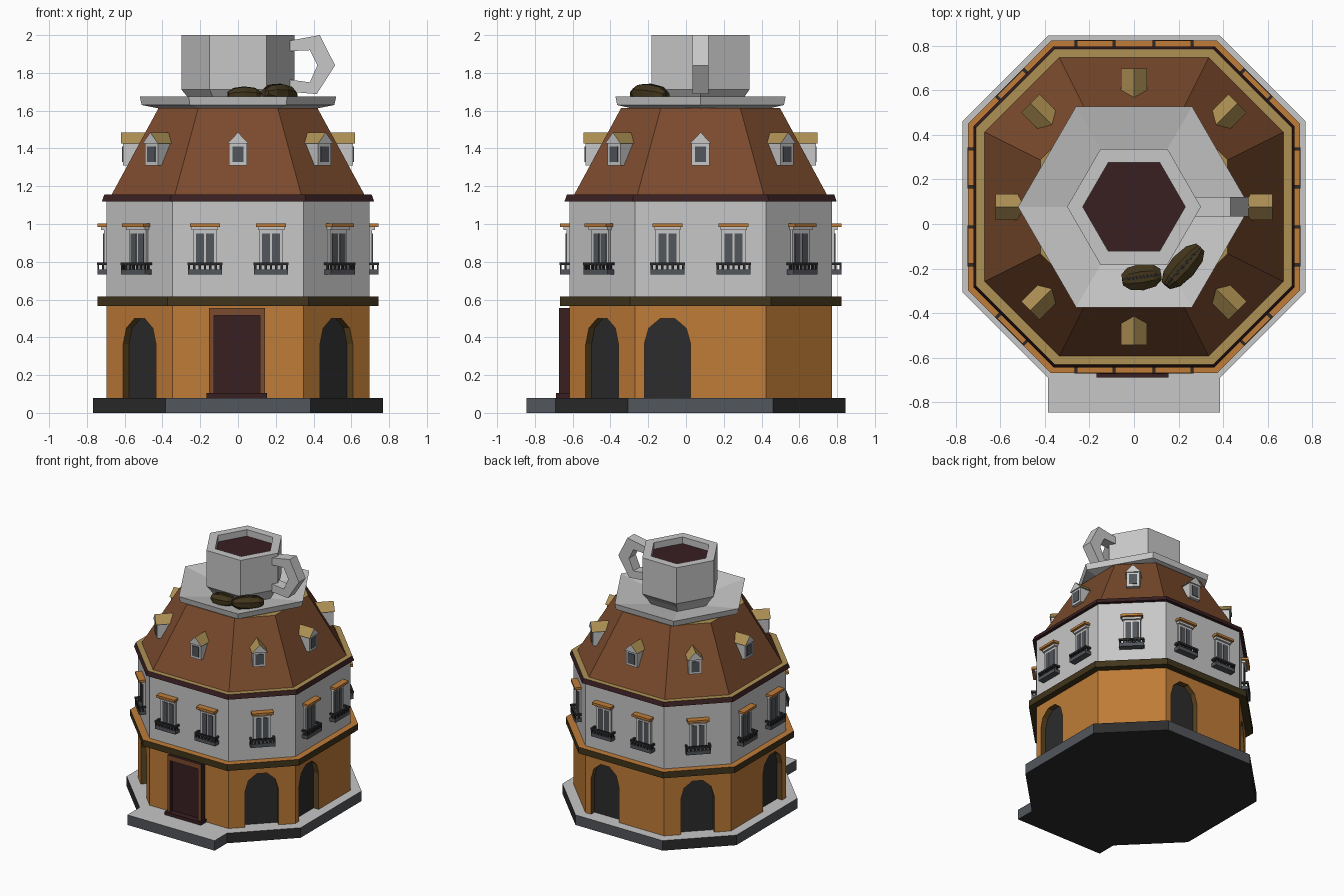
import bpy, bmesh, math
from mathutils import Matrix, Vector

if "Cube" in bpy.data.objects:
    bpy.data.objects.remove(bpy.data.objects["Cube"])

CY = 0.077          # centre of the tower in y
DIAG = 1.5 / math.sqrt(2)   # diagonal wall distance / straight wall distance

COLOURS = {
    "white": (0.57, 0.57, 0.57), "orange": (0.52, 0.20, 0.039),
    "roof_brown": (0.195, 0.069, 0.026), "maroon": (0.040, 0.0135, 0.0150),
    "slate": (0.084, 0.092, 0.105), "charcoal": (0.025, 0.025, 0.026),
    "olive_brown": (0.053, 0.035, 0.011), "tan": (0.42, 0.28, 0.087),
    "dark_trim": (0.11, 0.060, 0.015),
}
MATS = {}
for n, c in COLOURS.items():
    MATS[n] = bpy.data.materials.new(n)
    MATS[n].diffuse_color = (*c, 1)


class Part:
    """Collects solids, each with a colour name or a colour rule, into one object."""
    def __init__(self, name):
        self.name, self.bm, self.slots = name, bmesh.new(), []

    def paint(self, faces, colour):
        bmesh.ops.recalc_face_normals(self.bm, faces=faces)
        for f in faces:
            f.normal_update()
            c = colour(f.normal) if callable(colour) else colour
            if c not in self.slots:
                self.slots.append(c)
            f.material_index = self.slots.index(c)

    def loft(self, rings, colour, M=Matrix()):
        rows = [[self.bm.verts.new(M @ Vector(p)) for p in r] for r in rings]
        faces = [self.bm.faces.new(rows[0]), self.bm.faces.new(rows[-1])]
        n = len(rows[0])
        for a, b in zip(rows, rows[1:]):
            for i in range(n):
                j = (i + 1) % n
                faces.append(self.bm.faces.new((a[i], a[j], b[j], b[i])))
        self.paint(faces, colour)

    def prism(self, profile, y0, y1, colour, M=Matrix()):
        self.loft([[(x, y, z) for x, z in profile] for y in (y0, y1)], colour, M)

    def box(self, x0, x1, y0, y1, z0, z1, colour, M=Matrix()):
        self.prism([(x0, z0), (x1, z0), (x1, z1), (x0, z1)], y0, y1, colour, M)

    def finish(self):
        me = bpy.data.meshes.new(self.name)
        self.bm.to_mesh(me)
        self.bm.free()
        for s in self.slots:
            me.materials.append(MATS[s])
        ob = bpy.data.objects.new(self.name, me)
        bpy.context.collection.objects.link(ob)
        return ob


def octa(a, z):
    h = a / 2
    return [(x, y + CY, z) for x, y in ((h, -a), (a, -h), (a, h), (h, a),
                                        (-h, a), (-a, h), (-a, -h), (-h, -a))]


def hexa(r, z):
    return [(r * math.cos(i * math.pi / 3), CY + r * math.sin(i * math.pi / 3), z)
            for i in range(6)]


def side(k):
    """Frame of wall k (0 front, counter-clockwise); outward is local -y."""
    return Matrix.Translation((0, CY, 0)) @ Matrix.Rotation(k * math.pi / 4, 4, 'Z')


def dist(k, a):
    return a * DIAG if k % 2 else a


def top(up, rest):
    return lambda n: up if n.z > 0.9 else rest


# Pavement base with front step; corner sides and underside are darker
def pavement(n):
    if n.z > 0.9:
        return "white"
    return "slate" if max(abs(n.x), abs(n.y)) > 0.9 else "charcoal"


p = Part("base")
p.loft([octa(0.768, 0), octa(0.768, 0.08)], pavement)
p.box(-0.385, 0.385, -0.845, -0.68, 0, 0.08, pavement)
p.finish()

# Ground floor with arched recesses
A = 0.695
wall = Part("ground_floor_wall")
wall.loft([octa(A, 0.04), octa(A, 0.58)], "orange")
wall = wall.finish()
arch = [(-0.1225, 0.07), (0.1225, 0.07)] + [
    (0.1225 * math.cos(i * math.pi / 5), 0.365 + 0.142 * math.sin(i * math.pi / 5))
    for i in range(6)]
cutter, panes = Part("arch_cutter"), Part("arch_windows")
for k, off in ((1, 0), (7, 0), (5, 0), (2, -0.175), (4, -0.175), (6, 0.175)):
    M = side(k) @ Matrix.Translation((off, 0, 0))
    d = dist(k, A)
    cutter.prism(arch, -d - 0.05, -d + 0.05, "orange", M)
    panes.prism(arch, -d + 0.044, -d + 0.052, "charcoal", M)
panes.finish()
cutter = cutter.finish()
cutter.hide_render = True
mod = wall.modifiers.new("arches", 'BOOLEAN')
mod.operation, mod.solver, mod.object = 'DIFFERENCE', 'EXACT', cutter
bpy.context.view_layer.update()
cut_mesh = bpy.data.meshes.new_from_object(
    wall.evaluated_get(bpy.context.evaluated_depsgraph_get()))
wall.modifiers.clear()
wall.data = cut_mesh
bpy.data.objects.remove(cutter)
# Recess sides get the dark trim colour
cut_mesh.materials.clear()
for c in ("orange", "dark_trim"):
    cut_mesh.materials.append(MATS[c])
for f in cut_mesh.polygons:
    reach = max(-(side(k).inverted() @ f.center).y / dist(k, A) for k in range(8))
    f.material_index = int(0.06 < f.center.z < 0.52 and reach < 0.99)

# Entrance door, frame and step
p = Part("door")
face = lambda n: "roof_brown" if n.y < -0.9 else "maroon"
for x0, x1, z0, z1 in ((-0.153, -0.128, 0.08, 0.555), (0.116, 0.143, 0.08, 0.555),
                       (-0.128, 0.116, 0.515, 0.555)):
    p.box(x0, x1, -0.673, -0.60, z0, z1, face)
p.box(-0.128, 0.116, -0.64, -0.60, 0.08, 0.515, "maroon")
p.box(-0.168, 0.154, -0.688, -0.60, 0.08, 0.105, "maroon")
p.finish()

# Cornice, upper wall, eave and roof
p = Part("cornice")
p.loft([octa(0.745, 0.565), octa(0.745, 0.615)], top("orange", "olive_brown"))
p.finish()
p = Part("upper_wall")
p.loft([octa(A, 0.60), octa(A, 1.13)], "white")
p.finish()
p = Part("eave")
p.loft([octa(0.72, 1.12), octa(0.708, 1.155)], top("tan", "maroon"))
p.finish()
p = Part("roof")
p.loft([octa(0.672, 1.15), octa(0.42, 1.615)], top("tan", "roof_brown"))
p.finish()

# Upper windows with lintels and balconies
win, lint, balc = Part("upper_windows"), Part("lintels"), Part("balconies")
for k in range(8):
    d = dist(k, A)
    for off in ([0] if k % 2 else [-0.175, 0.175]):
        M = side(k) @ Matrix.Translation((off, -d, 0))
        win.box(-0.064, 0.064, -0.015, 0.01, 0.75, 0.985, "white", M)
        for s in (-1, 1):
            x0, x1 = sorted((s * 0.006, s * 0.047))
            win.box(x0, x1, -0.019, -0.01, 0.78, 0.95, "slate", M)
        win.box(-0.07, 0.07, -0.03, 0.01, 0.968, 0.986, "white", M)
        lint.box(-0.08, 0.08, -0.05, 0.01, 0.985, 1.003, "orange", M)
        balc.box(-0.09, 0.09, -0.05, 0.01, 0.732, 0.76, "slate", M)
        balc.box(-0.092, 0.092, -0.052, -0.038, 0.782, 0.797, "charcoal", M)
        for s in (-1, 1):
            x = s * 0.085
            balc.box(x - 0.007, x + 0.007, -0.04, 0.01, 0.782, 0.797, "charcoal", M)
            balc.box(x - 0.005, x + 0.005, -0.026, -0.014, 0.755, 0.785, "charcoal", M)
        for i in range(7):
            x = -0.084 + i * 0.028
            balc.box(x - 0.006, x + 0.006, -0.05, -0.04, 0.755, 0.785, "charcoal", M)
for q in (win, lint, balc):
    q.finish()

# Dormers
p = Part("dormers")
slope = lambda n: "tan" if n.z > 0.3 else "white"
for k in range(8):
    M = side(k)
    f, b = dist(k, 0.61), dist(k, 0.47)
    p.prism([(-0.048, 1.31), (0.048, 1.31), (0.048, 1.43), (-0.048, 1.43)],
            -f, -b, "white", M)
    p.prism([(-0.058, 1.425), (0.058, 1.425), (0, 1.485)], -f - 0.01, -b, slope, M)
    p.box(-0.03, 0.03, -f - 0.005, -f + 0.003, 1.328, 1.41, "slate", M)
p.finish()

# Saucer, cup, coffee and handle
p = Part("saucer")
p.loft([hexa(0.40, 1.608), hexa(0.51, 1.63), hexa(0.52, 1.675), hexa(0.23, 1.619)], "white")
p.finish()
p = Part("cup")
p.loft([hexa(0.23, 1.617), hexa(0.265, 1.67), hexa(0.30, 1.712), hexa(0.30, 2.0),
        hexa(0.23, 2.0), hexa(0.23, 1.93)], "white")
p.finish()
p = Part("coffee")
p.loft([hexa(0.23, 1.94), hexa(0.23, 1.948)], "maroon")
p.finish()
p = Part("cup_handle")
outer = [(0.27, 1.97), (0.433, 2.0), (0.514, 1.84), (0.417, 1.688), (0.27, 1.70)]
inner = [(0.27, 1.915), (0.38, 1.92), (0.42, 1.84), (0.38, 1.75), (0.27, 1.765)]
p.loft([[(x, CY + y, z) for (x, z), y in zip((o, o, i, i), (-0.043, 0.043, 0.043, -0.043))]
        for o, i in zip(outer, inner)], "white")
p.finish()

# Blunt-ended coffee beans with a dark crease along the top
p = Part("coffee_beans")


def bean(M, length, width, height, colour):
    rings = [[(t * length, r * width * math.cos((i + 0.5) * math.pi / 4),
               r * height * math.sin((i + 0.5) * math.pi / 4)) for i in range(8)]
             for t, r in ((-1, 0.45), (-0.65, 0.9), (0, 1.08), (0.65, 0.9), (1, 0.45))]
    p.loft(rings, colour, M)


for loc, ang, tilt, (l, w, h) in (((0.034, -0.238, 1.680), 8, 0, (0.088, 0.06, 0.046)),
                                  ((0.22, -0.190, 1.688), 48, 4, (0.115, 0.06, 0.052))):
    M = (Matrix.Translation(loc) @ Matrix.Rotation(math.radians(ang), 4, 'Z')
         @ Matrix.Rotation(math.radians(tilt), 4, 'Y'))
    bean(M, l, w, h, "olive_brown")
    bean(M, l * 1.01, 0.011, h * 1.06, "charcoal")
p.finish()

for m in bpy.data.materials:
    if m.users and not m.is_grease_pencil:
        m.use_nodes = True
        m.node_tree.nodes["Principled BSDF"].inputs["Base Color"].default_value = m.diffuse_color
